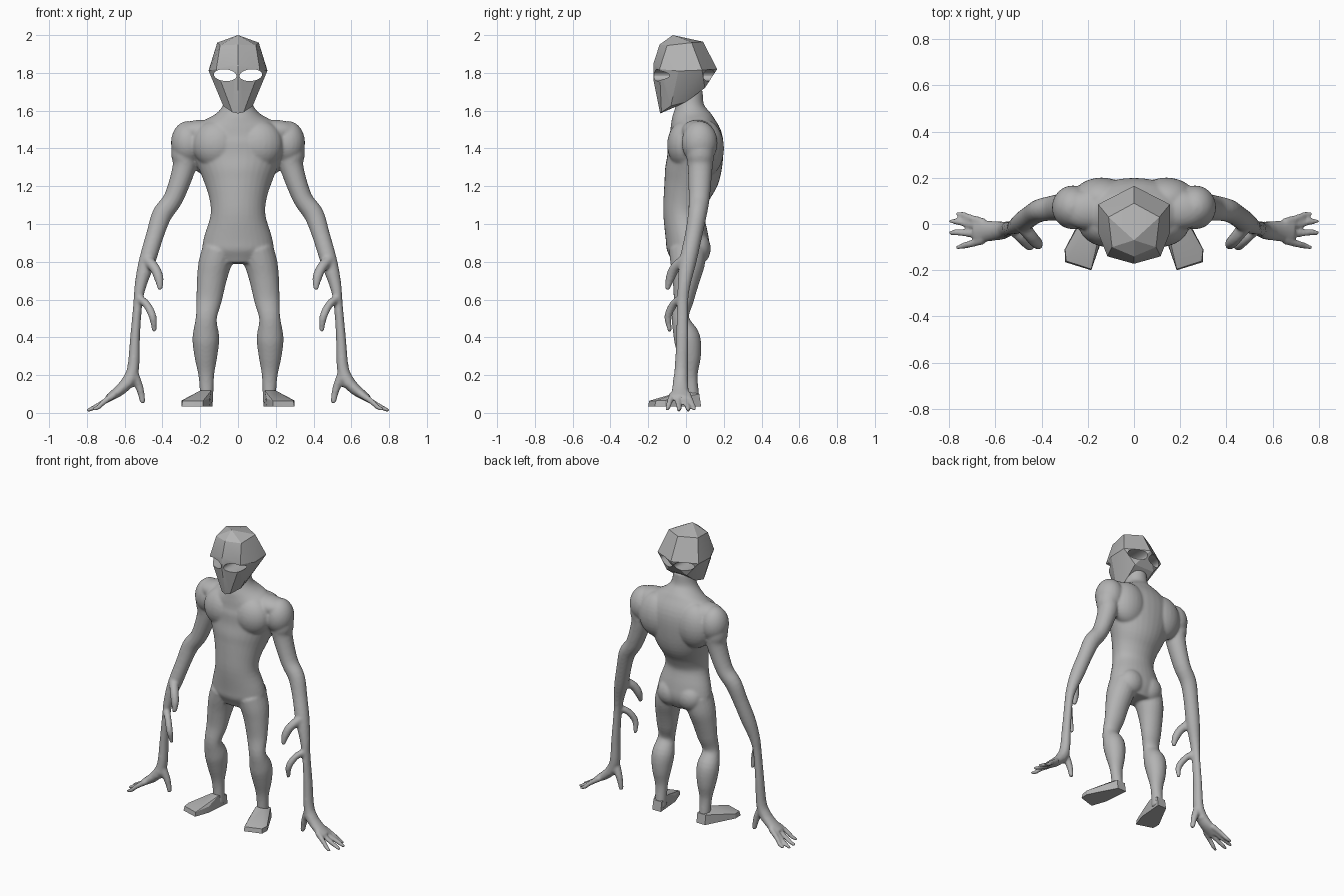
import bpy, bmesh
from math import cos, sin, pi, radians
from mathutils import Vector, Matrix

cube = bpy.data.objects.get("Cube")
if cube:
    bpy.data.objects.remove(cube, do_unlink=True)

skin = bpy.data.materials.new("grey skin")
skin.use_nodes = True
GREY = (0.45, 0.45, 0.45, 1)
skin.diffuse_color = GREY
skin.node_tree.nodes["Principled BSDF"].inputs["Base Color"].default_value = GREY


def make(name, bm):
    bmesh.ops.recalc_face_normals(bm, faces=bm.faces)
    mesh = bpy.data.meshes.new(name)
    bm.to_mesh(mesh)
    bm.free()
    mesh.materials.append(skin)
    obj = bpy.data.objects.new(name, mesh)
    bpy.context.collection.objects.link(obj)
    return obj


def activate(obj):
    bpy.ops.object.select_all(action='DESELECT')
    obj.select_set(True)
    bpy.context.view_layer.objects.active = obj


def loft(bm, stations, side=1, steps=4, sides=20):
    """Closed tube through stations (x, y, z, radius across, radius in y)."""
    p = [Vector(s) for s in stations]
    p = [p[0] * 2 - p[1]] + p + [p[-1] * 2 - p[-2]]
    path = []
    for a, b, c, d in zip(p, p[1:], p[2:], p[3:]):
        for i in range(steps):
            t = i / steps
            path.append((b * 2 + (c - a) * t + (a * 2 - b * 5 + c * 4 - d) * t * t
                         + (b * 3 - a - c * 3 + d) * t ** 3) * 0.5)
    path.append(p[-2])
    rings = []
    for i, s in enumerate(path):
        ahead, behind = path[min(i + 1, len(path) - 1)], path[max(i - 1, 0)]
        tangent = (Vector(ahead[:3]) - Vector(behind[:3])).normalized()
        across = tangent.cross(Vector((0, 1, 0))).normalized()
        depth = across.cross(tangent)
        ring = []
        for k in range(sides):
            a = 2 * pi * k / sides
            co = Vector(s[:3]) + across * s[3] * cos(a) + depth * s[4] * sin(a)
            ring.append(bm.verts.new((co.x * side, co.y, co.z)))
        rings.append(ring)
    for lo, hi in zip(rings, rings[1:]):
        for k in range(sides):
            n = (k + 1) % sides
            bm.faces.new((lo[k], lo[n], hi[n], hi[k]))
    bm.faces.new(rings[0])
    bm.faces.new(rings[-1])


def muscle(bm, center, radii, side):
    x, y, z = center
    bmesh.ops.create_uvsphere(
        bm, u_segments=24, v_segments=16, radius=1,
        matrix=Matrix.Translation((x * side, y, z)) @ Matrix.Diagonal((*radii, 1)))


def hull(name, points):
    bm = bmesh.new()
    for co in points:
        bm.verts.new(co)
    res = bmesh.ops.convex_hull(bm, input=bm.verts)
    junk = [v for v in res["geom_interior"] if isinstance(v, bmesh.types.BMVert)]
    bmesh.ops.delete(bm, geom=junk, context='VERTS')
    return make(name, bm)


# Torso and neck, bottom to top
torso = [(0, .01, .79, .13, .08), (0, .012, .86, .185, .112), (0, .005, .93, .18, .113),
         (0, -.012, 1.05, .145, .108), (0, .002, 1.15, .155, .122),
         (0, .03, 1.25, .19, .146), (0, .048, 1.35, .23, .148),
         (0, .05, 1.45, .25, .145), (0, .035, 1.53, .2, .12),
         (0, .025, 1.58, .12, .1), (0, .02, 1.63, .08, .075), (0, .02, 1.71, .065, .068)]

# Left leg, hip to ankle
leg = [(.1, .01, .86, .09, .1), (.125, .008, .78, .086, .09), (.14, 0, .7, .078, .072),
       (.153, -.012, .6, .068, .054), (.168, -.03, .5, .056, .046),
       (.17, .004, .4, .071, .07), (.17, .02, .3, .061, .06),
       (.168, .025, .2, .042, .037), (.166, .032, .1, .036, .037), (.166, .035, .05, .036, .04)]

# Left arm, shoulder to wrist
arm = [(.26, .075, 1.48, .07, .07), (.282, .075, 1.38, .072, .075), (.285, .075, 1.3, .062, .066),
       (.34, .07, 1.14, .052, .056), (.402, .06, 1.05, .053, .05),
       (.44, .04, .94, .047, .046), (.482, .01, .8, .044, .045),
       (.515, -.01, .68, .032, .034), (.53, -.018, .58, .024, .03),
       (.545, -.02, .4, .026, .032), (.556, -.025, .23, .032, .036), (.59, -.03, .15, .036, .042)]

# Growths on the forearm, the spur at the wrist and the palm
growths = [
    [(.48, -.01, .81, .03, .03), (.44, -.06, .765, .027, .028),
     (.418, -.085, .71, .025, .024), (.412, -.1, .65, .012, .012)],
    [(.53, -.02, .61, .022, .024), (.485, -.065, .575, .021, .022),
     (.452, -.095, .51, .021, .02), (.443, -.085, .43, .011, .011)],
    [(.555, -.03, .21, .028, .03), (.52, -.022, .13, .021, .022), (.503, -.02, .05, .014, .014)],
    [(.56, -.028, .19, .035, .038), (.62, -.03, .125, .031, .045), (.69, -.032, .075, .02, .052)],
]
finger_tips = [(.77, .045, .018), (.8, .012, .012), (.8, -.04, .012), (.77, -.105, .018)]

# Body, fused into one smooth skin
bm = bmesh.new()
loft(bm, torso, sides=32)
for side in (1, -1):
    loft(bm, leg, side)
    loft(bm, arm, side)
    for g in growths:
        loft(bm, g, side, sides=12)
    for i, (x, y, z) in enumerate(finger_tips):
        root = .008 - .026 * i
        loft(bm, [(.65, root, .1, .02, .018), (.71, (root + y) / 2, .058, .015, .016),
                  (x - .03, y * .9, z + .012, .013, .014), (x, y, z, .009, .009)], side, sides=10)
    muscle(bm, (.265, .072, 1.43), (.09, .095, .115), side)   # shoulder
    muscle(bm, (.19, .06, 1.49), (.13, .085, .062), side)     # collar
    muscle(bm, (.14, .105, 1.4), (.13, .096, .15), side)      # shoulder blade
    muscle(bm, (.11, 0, 1.42), (.13, .1, .13), side)          # chest
    muscle(bm, (.075, .065, .87), (.085, .066, .085), side)   # buttock
body = make("body", bm)
activate(body)
remesh = body.modifiers.new("fuse", 'REMESH')
remesh.mode = 'VOXEL'
remesh.voxel_size = 0.008
remesh.use_smooth_shade = True
smooth = body.modifiers.new("soften", 'SMOOTH')
smooth.factor = 0.5
smooth.iterations = 6
for m in ("fuse", "soften"):
    bpy.ops.object.modifier_apply(modifier=m)

# Feet, flat soled wedges turned outward
foot = [(.135, .08, .035), (.2, .08, .035), (.3, -.11, .035), (.298, -.165, .035),
        (.185, -.2, .035), (.15, -.1, .035), (.298, -.11, .066), (.293, -.16, .064),
        (.185, -.195, .064), (.152, -.1, .075), (.135, .07, .1), (.198, .07, .1),
        (.142, -.01, .118), (.2, -.01, .118)]
for side, label in ((1, "left"), (-1, "right")):
    obj = hull(label + "_foot", [(x * side, y, z) for x, y, z in foot])
    activate(obj)
    bpy.ops.object.shade_smooth_by_angle(angle=radians(25))

# Faceted head
middle = [(0, -.07, 2), (0, -.14, 1.95), (0, -.172, 1.85), (0, -.172, 1.76),
          (0, -.137, 1.585), (0, .09, 1.965), (0, .165, 1.82)]
half = [(.11, .03, 1.96), (.095, -.1, 1.945), (.155, -.04, 1.81), (.155, .085, 1.815),
        (.115, -.14, 1.82), (.078, -.08, 1.625), (.03, -.13, 1.592), (.07, 0, 1.645),
        (.075, .1, 1.72)]
head = hull("head", middle + [(x * s, y, z) for x, y, z in half for s in (1, -1)])

# Eye sockets run right through the head
bm = bmesh.new()
for side in (1, -1):
    bmesh.ops.create_cone(
        bm, cap_ends=True, segments=32, radius1=1, radius2=1, depth=1,
        matrix=Matrix.Translation((.068 * side, 0, 1.788))
        @ Matrix.Rotation(radians(-5 * side), 4, 'Y')
        @ Matrix.Diagonal((.06, .6, .031, 1)) @ Matrix.Rotation(pi / 2, 4, 'X'))
cutter = make("eye_cutter", bm)
cutter.hide_render = True
activate(head)
cut = head.modifiers.new("eyes", 'BOOLEAN')
cut.operation = 'DIFFERENCE'
cut.solver = 'EXACT'
cut.object = cutter
bpy.ops.object.modifier_apply(modifier="eyes")
bpy.data.objects.remove(cutter, do_unlink=True)
bpy.ops.object.shade_smooth_by_angle(angle=radians(20))
